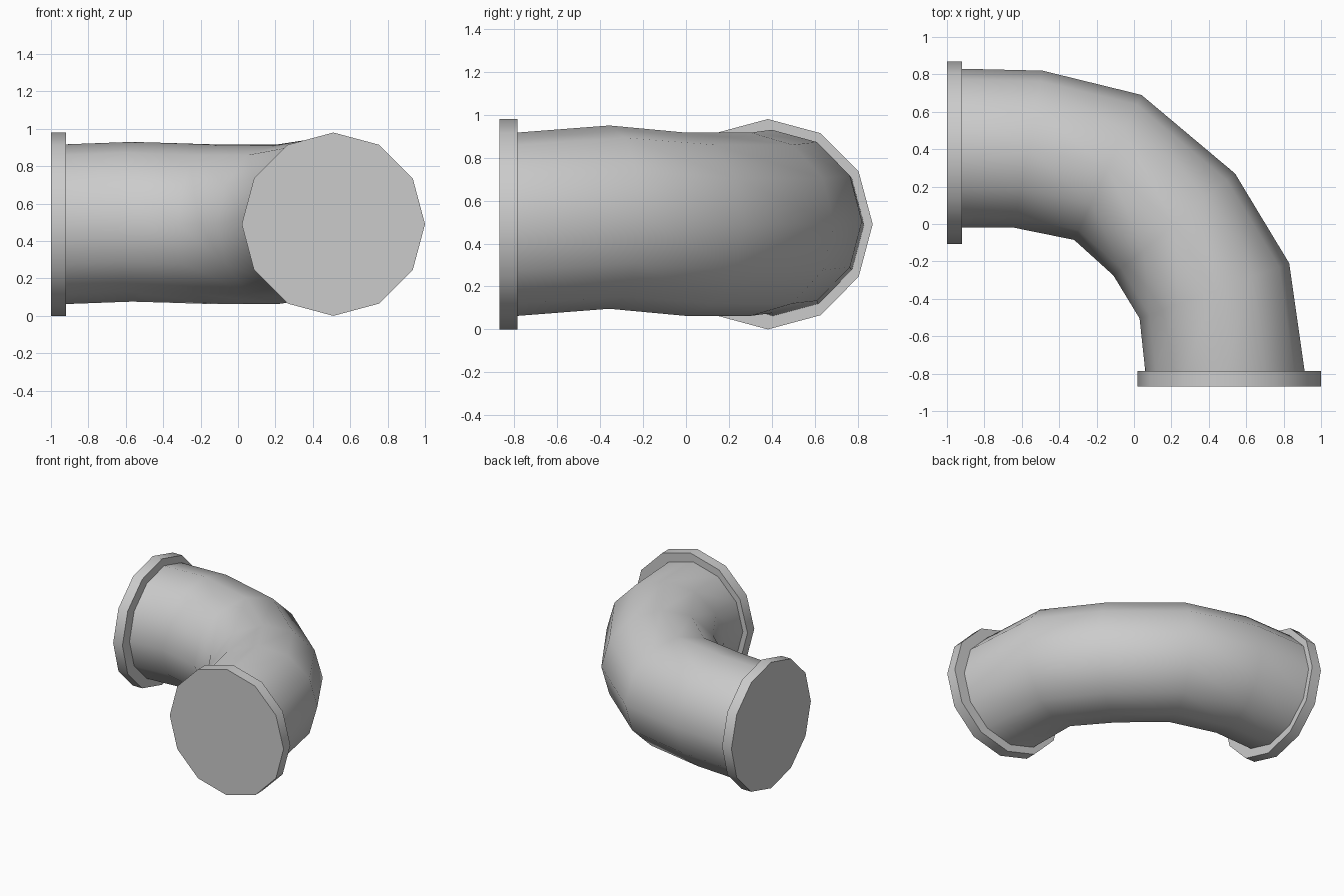
import bpy, bmesh, math
from mathutils import Vector

if "Cube" in bpy.data.objects:
    bpy.data.objects.remove(bpy.data.objects["Cube"])

SIDES = 12
Z = Vector((0, 0, 1))


def ring(bm, outer, inner, zc, half):
    # 12-sided loop spanning the outer and inner points seen from above
    o, i = Vector((*outer, zc)), Vector((*inner, zc))
    mid, arm = (o + i) / 2, (o - i) / 2
    return [bm.verts.new(mid + arm * math.cos(a) + Z * half * math.sin(a))
            for a in (2 * math.pi * k / SIDES for k in range(SIDES))]


def loft(name, sections):
    bm = bmesh.new()
    rings = [ring(bm, *s) for s in sections]
    for a, b in zip(rings, rings[1:]):
        for k in range(SIDES):
            n = (k + 1) % SIDES
            bm.faces.new((a[k], a[n], b[n], b[k]))
    bm.faces.new(rings[0])
    bm.faces.new(rings[-1])
    bmesh.ops.recalc_face_normals(bm, faces=bm.faces)
    me = bpy.data.meshes.new(name)
    bm.to_mesh(me)
    bm.free()
    ob = bpy.data.objects.new(name, me)
    bpy.context.collection.objects.link(ob)
    bpy.ops.object.select_all(action='DESELECT')
    ob.select_set(True)
    bpy.context.view_layer.objects.active = ob
    bpy.ops.object.shade_smooth_by_angle(angle=math.radians(42))


# Bent pipe: outer point, inner point, centre height, half height
loft("pipe_elbow", [
    ((-0.92, 0.83), (-0.92, -0.02), 0.49, 0.427),
    ((-0.49, 0.82), (-0.64, -0.02), 0.503, 0.427),
    ((0.04, 0.69), (-0.32, -0.085), 0.49, 0.427),
    ((0.54, 0.27), (-0.11, -0.275), 0.49, 0.427),
    ((0.83, -0.21), (0.03, -0.505), 0.523, 0.427),
    ((0.912, -0.785), (0.06, -0.785), 0.49, 0.427),
])

# End flanges
loft("left_flange", [((x, 0.87), (x, -0.107), 0.49, 0.49) for x in (-1.0, -0.92)])
loft("front_flange", [((1.0, y), (0.02, y), 0.49, 0.49) for y in (-0.868, -0.785)])
